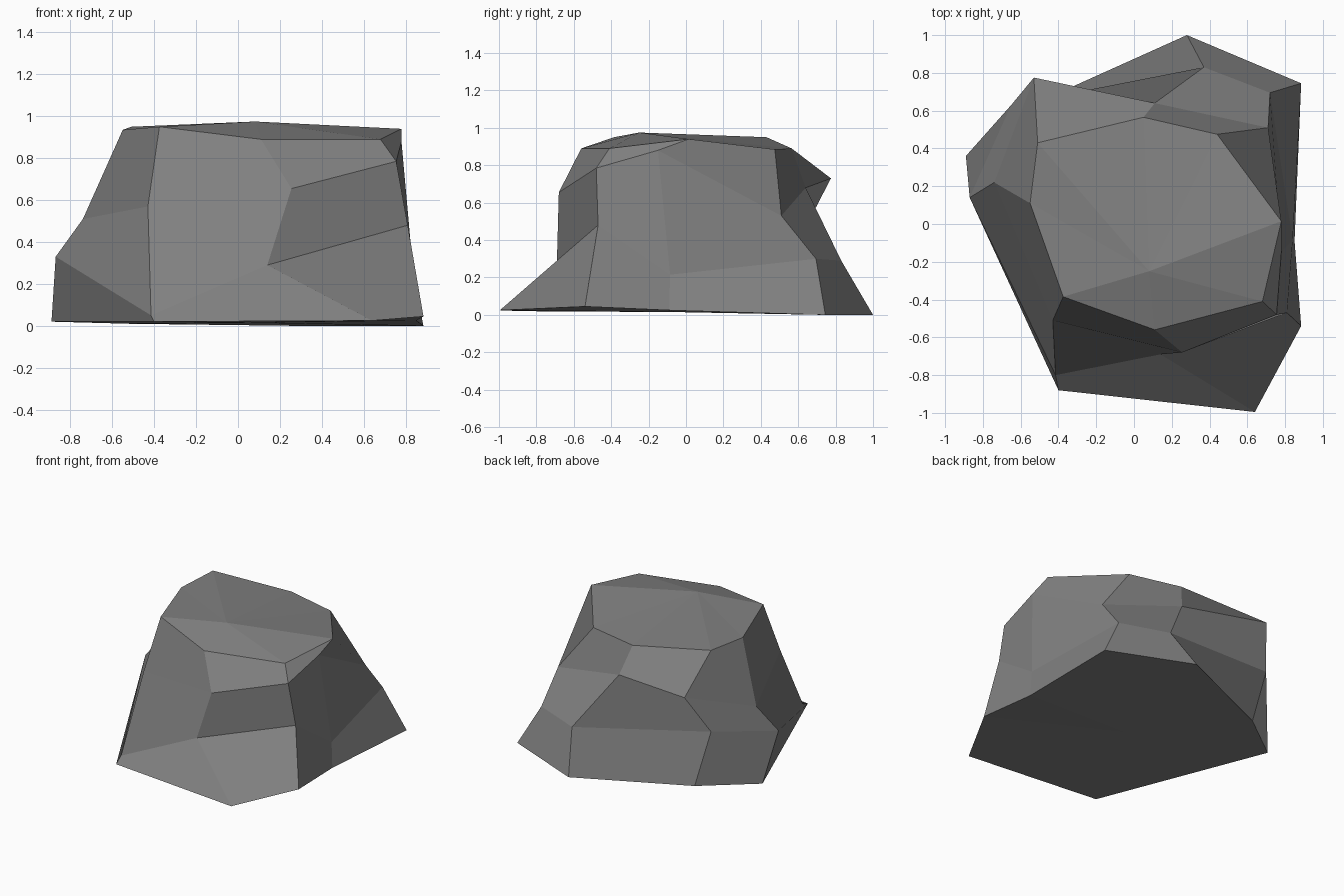
import bpy, bmesh

if "Cube" in bpy.data.objects:
    bpy.data.objects.remove(bpy.data.objects["Cube"])

# Rock cross-sections, eight corners each, running clockwise from the back left
base = [(-.52, .64, .01), (.28, 1.0, 0), (.885, .745, 0), (.85, -.09, .025),
        (.885, -.54, .045), (.64, -.995, .025), (-.40, -.88, .02), (-.89, .36, .02)]
lower = [(-.65, .63, .45), (.37, .83, .29), (.72, .695, .30), (.84, -.085, .215),
         (.81, -.47, .48), (.14, -.69, .29), (-.415, -.80, .05), (-.87, .14, .33)]
upper = [(-.53, .775, .73), (.11, .64, .68), (.71, .51, .53), (.78, -.15, .88),
         (.755, -.48, .785), (.255, -.68, .655), (-.43, -.51, .57), (-.74, .22, .51)]
crown = [(-.51, .43, .95), (.05, .565, .89), (.44, .475, .885), (.78, .015, .94),
         (.68, -.41, .89), (.11, -.56, .89), (-.375, -.385, .95), (-.55, .11, .935)]

bm = bmesh.new()
rings = [[bm.verts.new(p) for p in ring] for ring in (base, lower, upper, crown)]


def cap(ring, point):
    """Close a ring with a fan around a middle point."""
    mid = bm.verts.new(point)
    for i in range(8):
        bm.faces.new((ring[i], ring[(i + 1) % 8], mid))


# Sides
for a, b in zip(rings, rings[1:]):
    for i in range(8):
        j = (i + 1) % 8
        bm.faces.new((a[i], a[j], b[j], b[i]))

# Top and underside
cap(rings[-1], (.08, -.25, .975))
cap(rings[0], (.05, -.05, .015))
bmesh.ops.recalc_face_normals(bm, faces=bm.faces)

mesh = bpy.data.meshes.new("rock")
bm.to_mesh(mesh)
bm.free()
rock = bpy.data.objects.new("rock", mesh)
bpy.context.collection.objects.link(rock)

# Stone colour
stone = bpy.data.materials.new("grey stone")
stone.diffuse_color = (.22, .22, .22, 1)
stone.use_nodes = True
stone.node_tree.nodes["Principled BSDF"].inputs["Base Color"].default_value = stone.diffuse_color
mesh.materials.append(stone)
